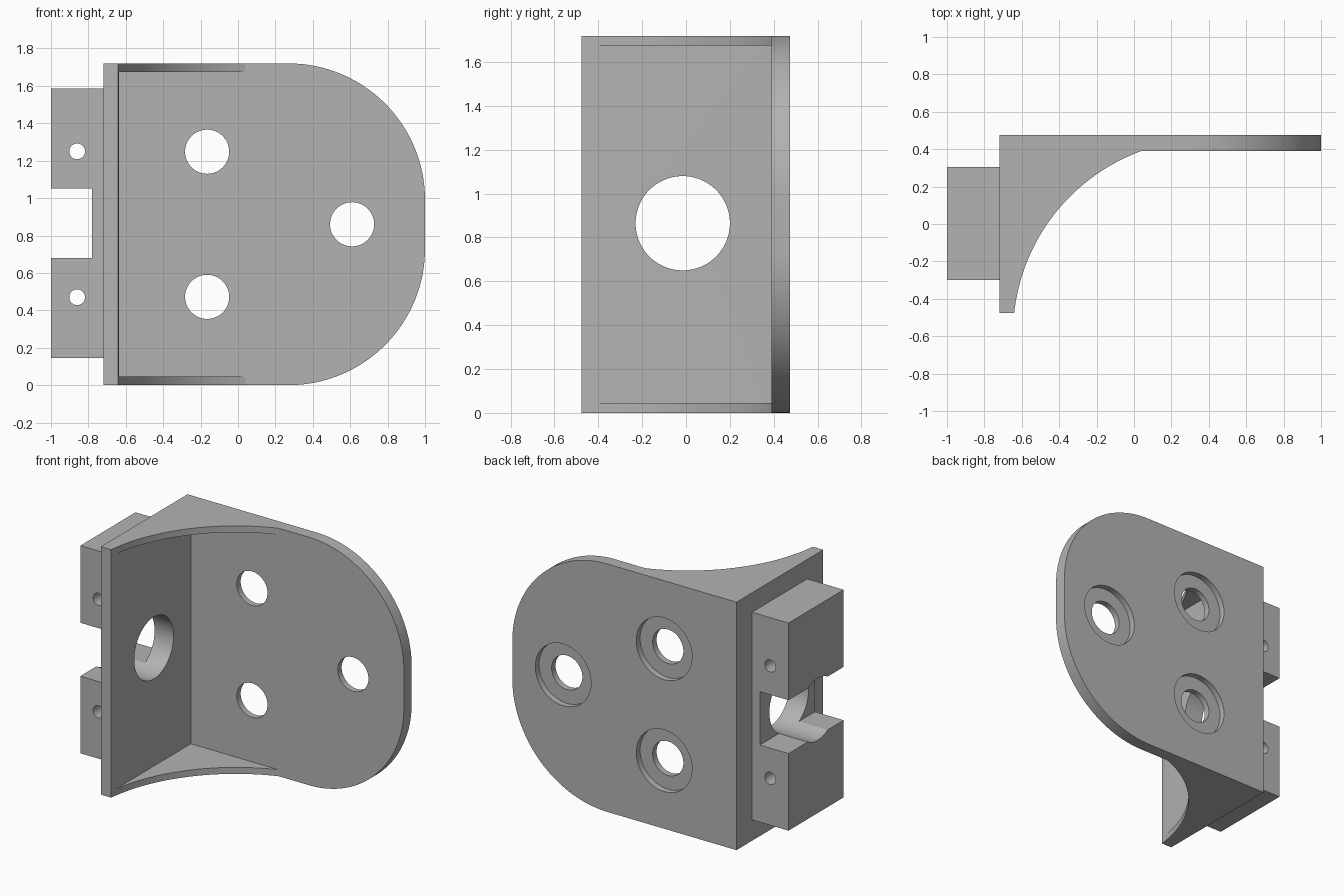
import bpy, bmesh, math
from mathutils import Vector

if "Cube" in bpy.data.objects:
    bpy.data.objects.remove(bpy.data.objects["Cube"])

H = 1.72             # bracket height
MID = H / 2
BACK, FRONT = 0.475, -0.475

grey = bpy.data.materials.new("plain grey")
grey.use_nodes = True
grey.diffuse_color = (0.45, 0.45, 0.45, 1)
grey.node_tree.nodes["Principled BSDF"].inputs["Base Color"].default_value = (0.45, 0.45, 0.45, 1)


def prism(name, points, offset):
    """Extrude a closed outline of 3D points along an offset."""
    bm = bmesh.new()
    face = bm.faces.new([bm.verts.new(p) for p in points])
    ext = bmesh.ops.extrude_face_region(bm, geom=[face])
    moved = [g for g in ext["geom"] if isinstance(g, bmesh.types.BMVert)]
    bmesh.ops.translate(bm, verts=moved, vec=offset)
    bmesh.ops.recalc_face_normals(bm, faces=bm.faces)
    mesh = bpy.data.meshes.new(name)
    bm.to_mesh(mesh)
    bm.free()
    mesh.materials.append(grey)
    obj = bpy.data.objects.new(name, mesh)
    bpy.context.collection.objects.link(obj)
    return obj


def box(name, x0, x1, y0, y1, z0, z1):
    return prism(name, [(x0, y0, z0), (x1, y0, z0), (x1, y1, z0), (x0, y1, z0)],
                 Vector((0, 0, z1 - z0)))


def arc(cx, cy, r, start, end, n):
    angles = [math.radians(start + (end - start) * i / n) for i in range(n + 1)]
    return [(cx + r * math.cos(a), cy + r * math.sin(a)) for a in angles]


def bore_y(name, x, z, r, y0, y1):
    ring = arc(x, z, r, 0, 360, 64)[:-1]
    return prism(name, [(px, y0, pz) for px, pz in ring], Vector((0, y1 - y0, 0)))


def combine(target, tool, operation):
    """Apply a boolean and drop the helper."""
    tool.hide_render = True
    mod = target.modifiers.new("cut", "BOOLEAN")
    mod.operation, mod.solver, mod.object = operation, "EXACT", tool
    bpy.context.view_layer.objects.active = target
    bpy.ops.object.modifier_apply(modifier=mod.name)
    bpy.data.objects.remove(tool)


# Angle bracket: plan profile with the swept gusset curve
curve = arc(0.396, -0.59, 1.043, 110, 173.7, 48)
plan = [(-0.72, FRONT), (-0.72, BACK), (1, BACK), (1, 0.39)] + curve
bracket = prism("angle_bracket", [(x, y, 0) for x, y in plan], Vector((0, 0, H)))

# Rounded free end of the back plate
R = 0.73
outline = ([(-0.8, 0)] + arc(1 - R, R, R, -90, 0, 40)
           + arc(1 - R, H - R, R, 0, 90, 40) + [(-0.8, H)])
combine(bracket, prism("rounded_outline", [(x, -1, z) for x, z in outline],
                       Vector((0, 2, 0))), "INTERSECT")

# Hollow between the two thin gussets
combine(bracket, box("pocket", -0.635, 1.2, -1, 0.39, 0.045, H - 0.045), "DIFFERENCE")

# Counterbored mounting holes in the back plate
for x, z in ((-0.165, MID - 0.388), (-0.165, MID + 0.388), (0.61, MID)):
    combine(bracket, bore_y("mounting_hole", x, z, 0.118, 0.3, 0.6), "DIFFERENCE")
    combine(bracket, bore_y("counterbore", x, z, 0.214, BACK - 0.042, 0.6), "DIFFERENCE")

# Slotted side block with a pair of pin holes
block = box("side_block", -1, -0.72, -0.3, 0.305, 0.145, 1.585)
combine(block, box("slot", -1.2, -0.78, -1, 1, 0.68, 1.05), "DIFFERENCE")
for z in (MID - 0.39, MID + 0.39):
    combine(block, bore_y("pin_hole", -0.86, z, 0.042, -1, 1), "DIFFERENCE")

# Large bore running through the block and the side plate
for part in (bracket, block):
    ring = arc(-0.015, 0.865, 0.215, 0, 360, 96)[:-1]
    combine(part, prism("large_bore", [(-1.2, y, z) for y, z in ring],
                        Vector((0.8, 0, 0))), "DIFFERENCE")

# Smooth curved walls, keep machined edges crisp
for part in (bracket, block):
    bpy.ops.object.select_all(action="DESELECT")
    part.select_set(True)
    bpy.context.view_layer.objects.active = part
    bpy.ops.object.shade_smooth_by_angle(angle=math.radians(15))
